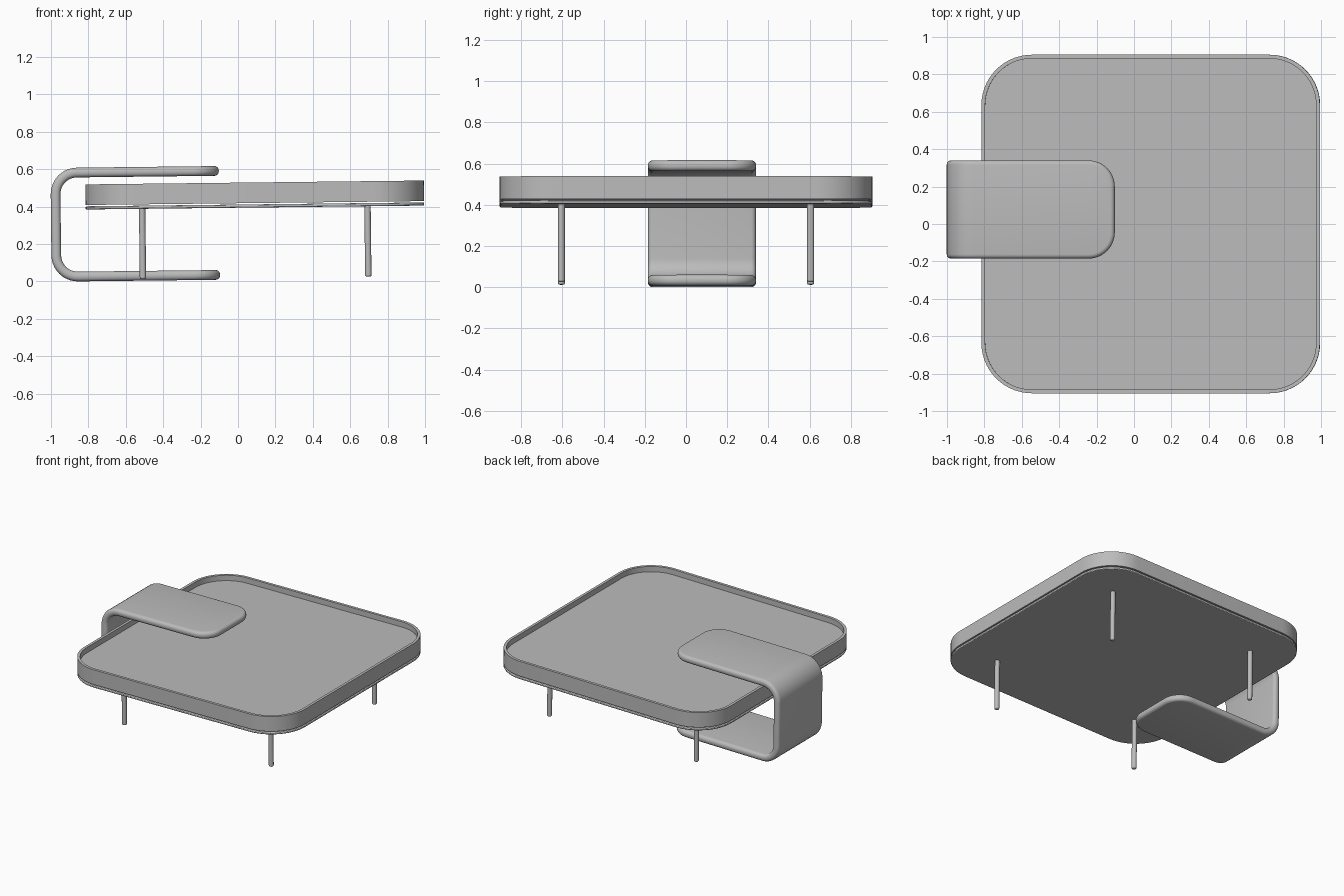
import bpy, bmesh, math

cube = bpy.data.objects.get("Cube")
if cube:
    bpy.data.objects.remove(cube, do_unlink=True)

TILT = -0.0115  # the whole piece leans very slightly

grey = bpy.data.materials.new("warm_free_grey")
grey.use_nodes = True
GREY = (0.5, 0.5, 0.5, 1)
grey.diffuse_color = GREY
grey.node_tree.nodes["Principled BSDF"].inputs["Base Color"].default_value = GREY


def finish(bm, name, bevel=0, segments=3, thickness=0):
    """Turn a bmesh into a tilted, smooth-shaded object."""
    bmesh.ops.recalc_face_normals(bm, faces=bm.faces)
    mesh = bpy.data.meshes.new(name)
    bm.to_mesh(mesh)
    bm.free()
    mesh.materials.append(grey)
    ob = bpy.data.objects.new(name, mesh)
    bpy.context.collection.objects.link(ob)
    ob.rotation_euler.y = TILT
    if thickness:
        solid = ob.modifiers.new("Thickness", 'SOLIDIFY')
        solid.thickness, solid.offset = thickness, 0
    if bevel:
        mod = ob.modifiers.new("Rounded edges", 'BEVEL')
        mod.width, mod.segments = bevel, segments
        mod.limit_method, mod.angle_limit = 'ANGLE', math.radians(60)
    bpy.ops.object.select_all(action='DESELECT')
    ob.select_set(True)
    bpy.context.view_layer.objects.active = ob
    bpy.ops.object.shade_smooth_by_angle(angle=math.radians(35))
    return ob


def arc(cx, cy, r, start, end, steps):
    return [(cx + r * math.cos(math.radians(start + (end - start) * i / steps)),
             cy + r * math.sin(math.radians(start + (end - start) * i / steps)))
            for i in range(steps + 1)]


def rounded_square(bm, half, r, z, cx):
    """Ring of vertices around a square with rounded corners."""
    k = half - r
    pts = []
    for i, (sx, sy) in enumerate([(1, 1), (-1, 1), (-1, -1), (1, -1)]):
        pts += arc(cx + sx * k, sy * k, r, 90 * i, 90 * i + 90, 14)
    return [bm.verts.new((x, y, z)) for x, y in pts]


def stack(name, levels, cx, **kw):
    """Closed solid through rounded squares given as (inset, height)."""
    bm = bmesh.new()
    rings = [rounded_square(bm, 0.905 - d, 0.27 - d, z, cx) for d, z in levels]
    for a, b in zip(rings, rings[1:]):
        for i in range(len(a)):
            j = (i + 1) % len(a)
            bm.faces.new((a[i], a[j], b[j], b[i]))
    bm.faces.new(rings[0])
    bm.faces.new(rings[-1])
    return finish(bm, name, **kw)


# Tray top with a raised lip, over a thin base panel
CX = 0.095
stack("tray_top", [(0, 0.418), (0, 0.528), (0.02, 0.528), (0.02, 0.488)], CX)
stack("base_panel", [(0, 0.394), (0, 0.411)], CX, bevel=0.005, segments=2)

# Four slim legs with rounded feet
for side, y in (("front", -0.605), ("back", 0.605)):
    for hand, x in (("right", -0.508), ("left", 0.697)):
        bm = bmesh.new()
        bmesh.ops.create_cone(bm, cap_ends=True, segments=20, radius1=0.017,
                              radius2=0.017, depth=0.382)
        bmesh.ops.translate(bm, verts=bm.verts, vec=(x, y, 0.209))
        finish(bm, f"{side}_{hand}_leg", bevel=0.008)

# C-shaped side table: bent sheet with rounded free ends
THICK, BEND, END_R = 0.052, 0.115, 0.14
LEFT, TIP = -0.996 + THICK / 2, -0.096
LOW, HIGH = 0.010 + THICK / 2, 0.618 - THICK / 2
Y0, Y1 = -0.185, 0.34

path = [(TIP - END_R, LOW)]
path += arc(LEFT + BEND, LOW + BEND, BEND, 270, 180, 10)
path += arc(LEFT + BEND, HIGH - BEND, BEND, 180, 90, 10)
path += [(TIP - END_R, HIGH)]

bm = bmesh.new()
rows = [(bm.verts.new((x, Y0, z)), bm.verts.new((x, Y1, z))) for x, z in path]
for (a, b), (c, d) in zip(rows, rows[1:]):
    bm.faces.new((a, b, d, c))
for (a, b), z in ((rows[0], LOW), (rows[-1], HIGH)):
    cx = TIP - END_R
    tip = arc(cx, Y0 + END_R, END_R, -90, 0, 12)[1:]
    tip += arc(cx, Y1 - END_R, END_R, 0, 90, 12)[:-1]
    bm.faces.new([a] + [bm.verts.new((x, y, z)) for x, y in tip] + [b])
finish(bm, "side_table", bevel=0.023, segments=5, thickness=THICK)
